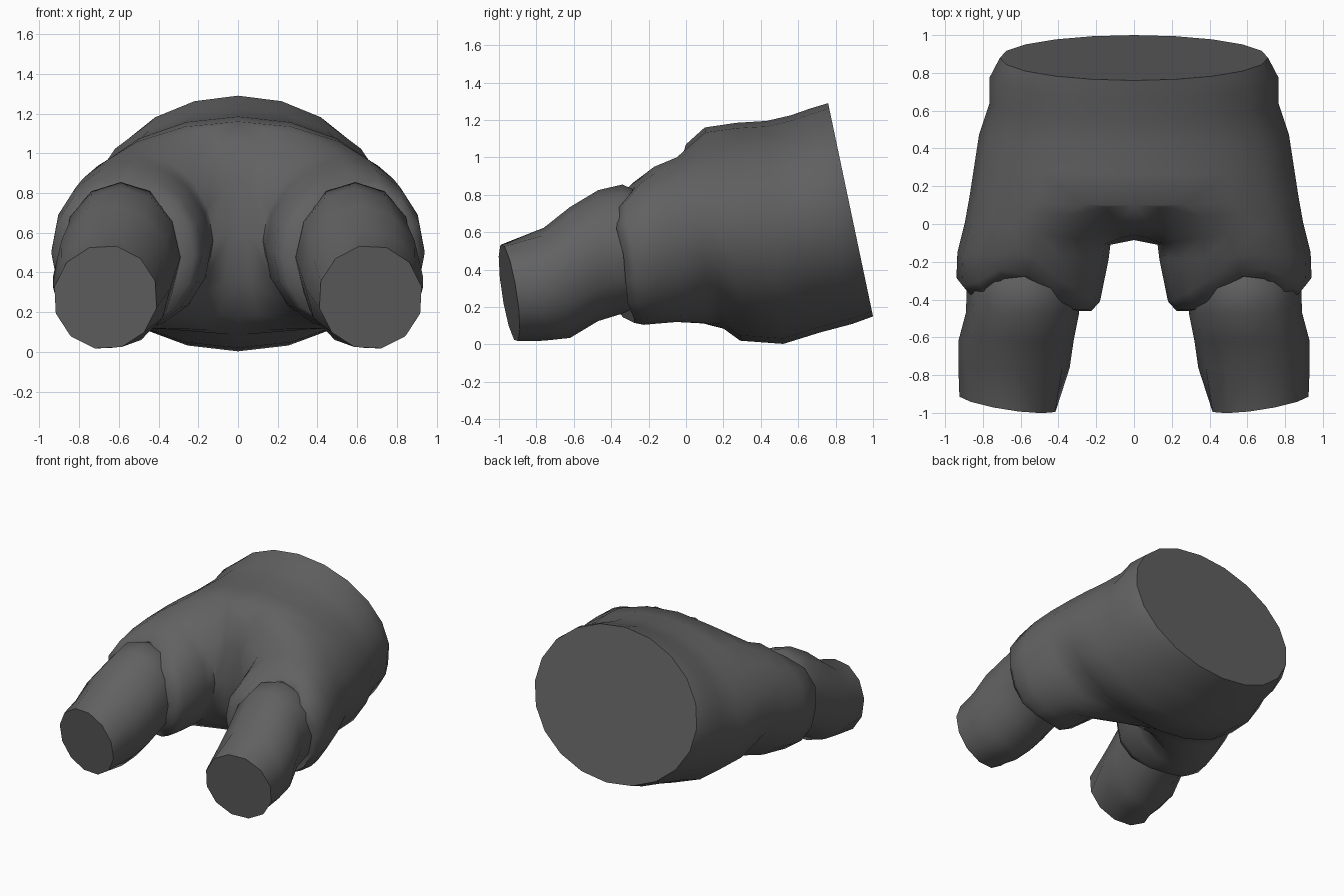
import bpy, bmesh
from math import sin, cos, radians

if "Cube" in bpy.data.objects:
    bpy.data.objects.remove(bpy.data.objects["Cube"])

SIDES = 16          # points round each leg
HALF = 11           # points round half of the body

cloth = bpy.data.materials.new("dark_grey")
cloth.diffuse_color = (.12, .12, .12, 1)
cloth.use_nodes = True
cloth.node_tree.nodes["Principled BSDF"].inputs["Base Color"].default_value = cloth.diffuse_color


def finish(bm, name, angle):
    """Mesh -> mirrored object, smooth by angle."""
    bmesh.ops.recalc_face_normals(bm, faces=bm.faces)
    me = bpy.data.meshes.new(name)
    bm.to_mesh(me)
    bm.free()
    me.materials.append(cloth)
    ob = bpy.data.objects.new(name, me)
    bpy.context.collection.objects.link(ob)
    bpy.ops.object.select_all(action='DESELECT')
    ob.select_set(True)
    bpy.context.view_layer.objects.active = ob
    mod = ob.modifiers.new("Mirror", 'MIRROR')
    mod.use_clip = True
    mod.merge_threshold = 0.002
    bpy.ops.object.modifier_apply(modifier="Mirror")
    bpy.ops.object.shade_smooth_by_angle(angle=radians(angle))
    return ob


def bridge(bm, a, b, closed):
    n = len(a)
    for i in range(n if closed else n - 1):
        j = (i + 1) % n
        bm.faces.new((a[i], a[j], b[j], b[i]))


def leg_ring(bm, cx, cz, rx, rz, y_of, count=SIDES, start=-112.5):
    """Closed ring whose depth follows y_of(angle)."""
    ring = []
    for i in range(count):
        a = radians(start + i * 360 / count)
        ring.append(bm.verts.new((cx + rx * cos(a), y_of(a), cz + rz * sin(a))))
    return ring


# Shorts: waist-to-crotch half rings (bottom y, bottom z, top y, top z, half width)
bm = bmesh.new()
body = [(1.0, .15, .76, 1.29, .71), (.89, .11, .66, 1.26, .765),
        (.72, .065, .56, 1.225, .765), (.52, .003, .43, 1.195, .82),
        (.29, .02, .27, 1.185, .85), (.20, .085, .10, 1.16, .87)]
prev = None
for yb, zb, yt, zt, w in body:
    ring = []
    for i in range(HALF):
        a = radians(-90 + 180 * i / (HALF - 1))
        t = (1 + sin(a)) / 2
        x = 0 if i in (0, HALF - 1) else w * cos(a)
        ring.append(bm.verts.new((x, yb + (yt - yb) * t, zb + (zt - zb) * t)))
    if prev:
        bridge(bm, prev, ring, False)
    else:
        waist = ring
    prev = ring
bm.faces.new(waist)                                   # flat waist cap

# Crotch seam closes the half ring, then trouser leg rings continue from it
seam = [(.0, 1.07), (-.06, .88), (-.085, .6), (-.06, .34), (.04, .17)]
prev = prev + [bm.verts.new((0, y, z)) for y, z in seam]


def hem(a):
    corner = max(0, cos(a - radians(32))) ** 8
    return -.39 + .07 * cos(a) + .115 * sin(a) ** 4 - .055 * corner


legs = [(.51, .56, .385, .44, lambda a: -.05 + .06 * cos(a)),
        (.535, .53, .40, .42, lambda a: -.17 + .02 * cos(a)),
        (.56, .50, .38, .395, lambda a: hem(a) + .05),
        (.56, .48, .335, .365, hem),
        (.585, .50, .28, .33, hem)]
for k, spec in enumerate(legs):
    ring = leg_ring(bm, *spec)
    if k == 0:                                        # flat front panel beside the seam
        panel = []
        for i, (p, q) in enumerate(zip(prev, ring)):
            co = p.co.lerp(q.co, .4)
            if i >= HALF - 1:
                co.y = p.co.y - .01
                co.z = p.co.z * .8 + q.co.z * .2
            panel.append(bm.verts.new(co))
        bridge(bm, prev, panel, True)
        prev = panel
    bridge(bm, prev, ring, True)
    prev = ring
finish(bm, "shorts", 62)

# Lower legs: tapered tubes with a slanted flat end
bm = bmesh.new()
tube = [(-.24, .59, .51, .285, .30), (-.34, .59, .51, .295, .345),
        (-.47, .59, .475, .30, .35), (-.62, .625, .385, .305, .35),
        (-.76, .635, .322, .295, .302)]
prev = None
for y, cx, cz, rx, rz in tube:
    ring = leg_ring(bm, cx, cz, rx, rz, lambda a, y=y: y, 12, 0)
    if prev:
        bridge(bm, prev, ring, True)
    prev = ring
end = leg_ring(bm, .667, .275, .263, .263,
               lambda a: -.945 + .04 * cos(a) - .04 * sin(a), 12, 12)
bridge(bm, prev, end, True)
bm.faces.new(end)
finish(bm, "lower_legs", 50)
